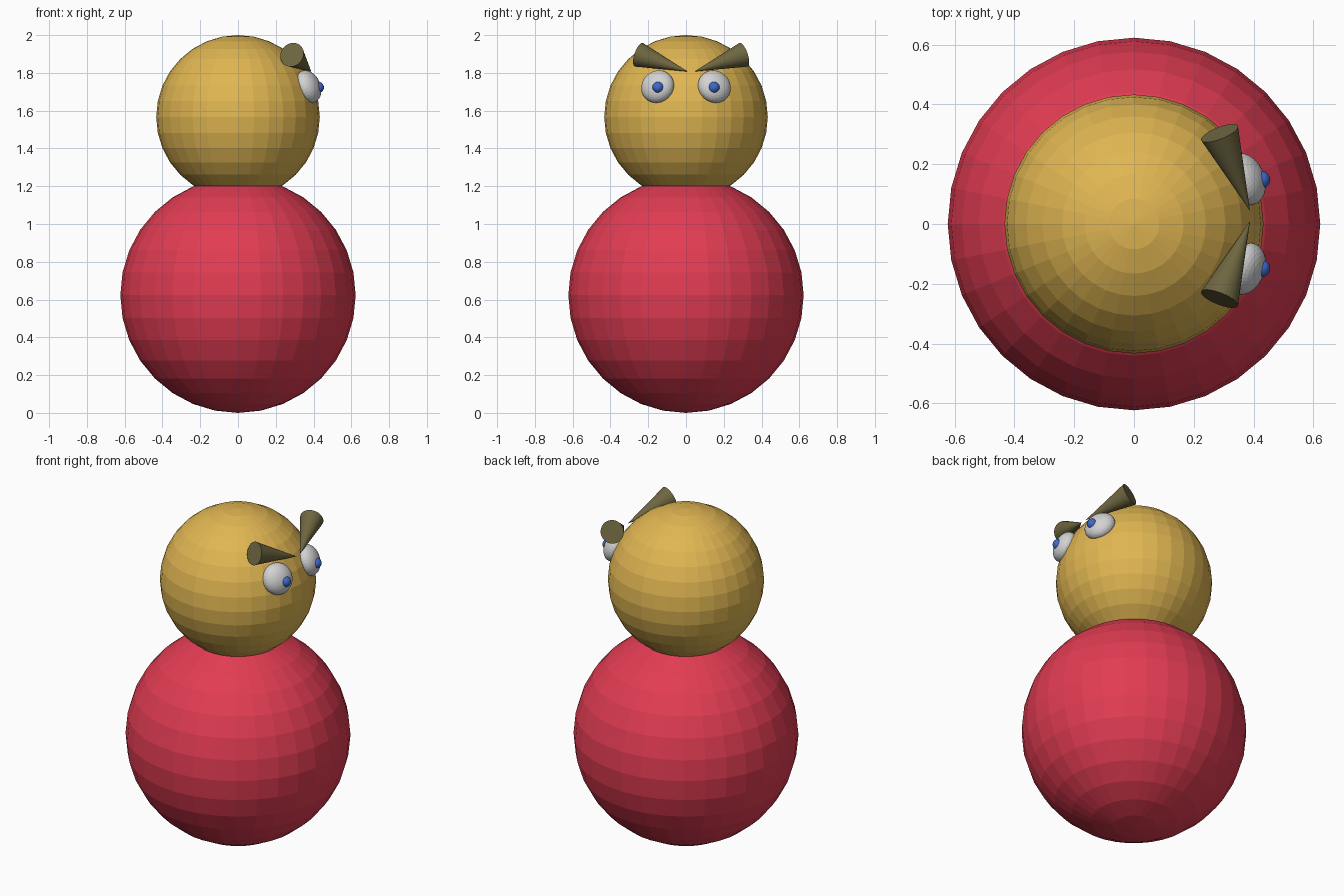
import bpy
from mathutils import Vector

if "Cube" in bpy.data.objects:
    bpy.data.objects.remove(bpy.data.objects["Cube"])


def material(name, rgb):
    m = bpy.data.materials.new(name)
    m.diffuse_color = (*rgb, 1.0)
    m.use_nodes = True
    m.node_tree.nodes["Principled BSDF"].inputs["Base Color"].default_value = m.diffuse_color
    return m


RED = material("red", (0.76, 0.045, 0.085))
GOLD = material("gold", (0.745, 0.468, 0.084))
OLIVE = material("dark olive", (0.156, 0.133, 0.052))
WHITE = material("eye white", (0.65, 0.65, 0.65))
BLUE = material("pupil blue", (0.05, 0.14, 0.61))


def finish(name, mat):
    ob = bpy.context.object
    ob.name = name
    ob.data.materials.append(mat)
    return ob


def ball(name, centre, radius, mat):
    bpy.ops.mesh.primitive_uv_sphere_add(segments=32, ring_count=16,
                                         radius=radius, location=centre)
    return finish(name, mat)


def cone(name, base, tip, radius, mat):
    base, tip = Vector(base), Vector(tip)
    axis = tip - base
    bpy.ops.mesh.primitive_cone_add(vertices=32, radius1=radius, radius2=0,
                                    depth=axis.length, location=(base + tip) / 2)
    ob = finish(name, mat)
    ob.rotation_euler = axis.to_track_quat('Z', 'Y').to_euler()
    return ob


# Body and head
ball("body", (0, 0, 0.623), 0.623, RED)
HEAD = Vector((0, 0, 1.567))
ball("head", HEAD, 0.433, GOLD)

for side, s in (("left", 1), ("right", -1)):
    # Eye flattened along the head's surface normal
    centre = Vector((0.372, s * 0.15, 1.727))
    eye = ball(side + "_eye", centre, 1.0, WHITE)
    eye.scale = (0.09, 0.09, 0.06)
    eye.rotation_euler = (centre - HEAD).to_track_quat('Z', 'Y').to_euler()

    # Pupil
    ball(side + "_pupil", (0.425, s * 0.148, 1.723), 0.03, BLUE)

    # Frowning brow, the pair sits slightly off centre
    cone(side + "_brow", (0.286, 0.027 + s * 0.277, 1.896),
         (0.388, 0.027 + s * 0.017, 1.807), 0.066, OLIVE)
